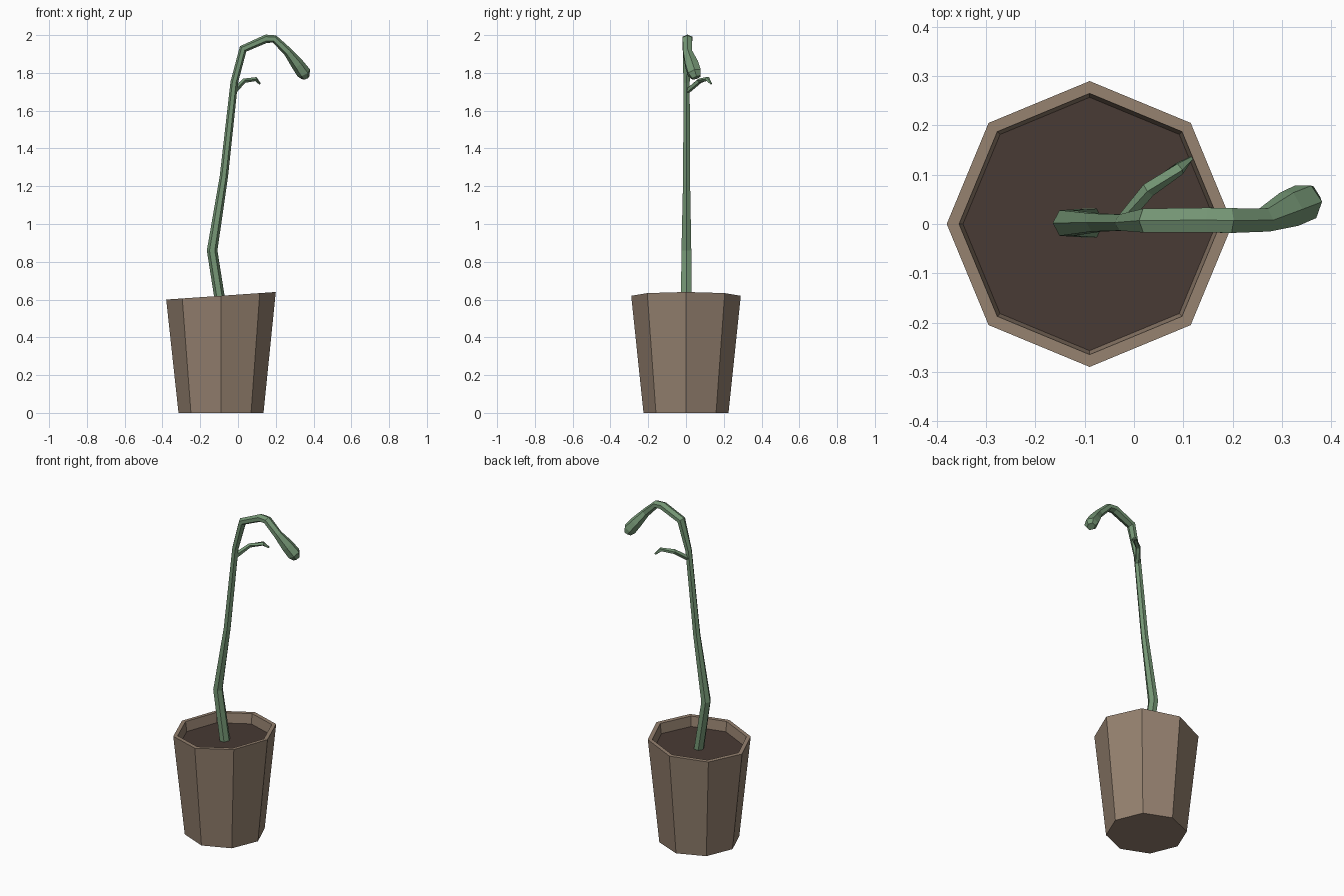
import bpy
from math import sin, cos, pi
from mathutils import Vector

if "Cube" in bpy.data.objects:
    bpy.data.objects.remove(bpy.data.objects["Cube"])

CX = -0.09  # pot axis


def material(name, rgb):
    m = bpy.data.materials.new(name)
    m.diffuse_color = (*rgb, 1)
    m.use_nodes = True
    m.node_tree.nodes["Principled BSDF"].inputs["Base Color"].default_value = m.diffuse_color
    return m


def make(name, verts, faces, mat):
    me = bpy.data.meshes.new(name)
    me.from_pydata(verts, [], faces)
    me.materials.append(mat)
    me.update()
    ob = bpy.data.objects.new(name, me)
    bpy.context.collection.objects.link(ob)
    return ob


def skin(name, rings, mat):
    """Bridge rings of equal length and cap both ends."""
    n = len(rings[0])
    verts = [v for r in rings for v in r]
    faces = [tuple(reversed(range(n))),
             tuple(range(len(verts) - n, len(verts)))]
    for k in range(len(rings) - 1):
        for i in range(n):
            j = (i + 1) % n
            faces.append((k*n + i, k*n + j, (k+1)*n + j, (k+1)*n + i))
    return make(name, verts, faces, mat)


def tube(name, path, mat, n=6):
    """Path rows: x, y, z, half width across, half thickness."""
    pts = [Vector(p[:3]) for p in path]
    rings = []
    for k, p in enumerate(path):
        t = Vector()
        if k:
            t += (pts[k] - pts[k-1]).normalized()
        if k < len(pts) - 1:
            t += (pts[k+1] - pts[k]).normalized()
        t.normalize()
        side = Vector((0, 1, 0))
        side = (side - t * side.dot(t)).normalized()
        up = t.cross(side)
        rings.append([pts[k] + side * p[3] * cos(2*pi*(i+.5)/n)
                      + up * p[4] * sin(2*pi*(i+.5)/n) for i in range(n)])
    return skin(name, rings, mat)


def rim_z(x):
    return 0.60 + 0.04 * (x + 0.38) / 0.58


def octagon(r, depth=None):
    """Flat ring on the ground, or a ring this far below the slanted rim."""
    ring = []
    for i in range(8):
        x, y = CX + r * cos(i*pi/4), r * sin(i*pi/4)
        ring.append((x, y, 0 if depth is None else rim_z(x) - depth))
    return ring


brown = material("clay", (0.30, 0.22, 0.16))
dark = material("earth", (0.065, 0.042, 0.034))
green = material("leaf_green", (0.18, 0.31, 0.18))

# Tapered pot with a slanted rim and a recess
skin("pot", [octagon(0.225), octagon(0.29, 0), octagon(0.265, 0),
             octagon(0.255, 0.075)], brown)

# Soil inside the pot
make("soil", octagon(0.259, 0.06), [tuple(range(8))], dark)

# Main stem bending over into a drooping bud
tube("stem", [
    (-0.085, 0.002, 0.53, 0.034, 0.028),
    (-0.137, 0.002, 0.86, 0.030, 0.028),
    (-0.075, 0.003, 1.25, 0.021, 0.022),
    (-0.020, 0.003, 1.75, 0.019, 0.020),
    (0.027, 0.007, 1.927, 0.028, 0.022),
    (0.150, 0.008, 1.981, 0.029, 0.022),
    (0.194, 0.007, 1.979, 0.029, 0.021),
    (0.265, 0.008, 1.910, 0.027, 0.024),
    (0.315, 0.030, 1.845, 0.040, 0.034),
    (0.348, 0.045, 1.800, 0.040, 0.038),
    (0.357, 0.055, 1.775, 0.026, 0.022)], green)

# Small side shoot
tube("side_shoot", [
    (-0.020, 0.008, 1.705, 0.014, 0.016),
    (0.030, 0.070, 1.757, 0.016, 0.013),
    (0.092, 0.113, 1.768, 0.014, 0.012),
    (0.116, 0.133, 1.742, 0.005, 0.005)], green, 5)
